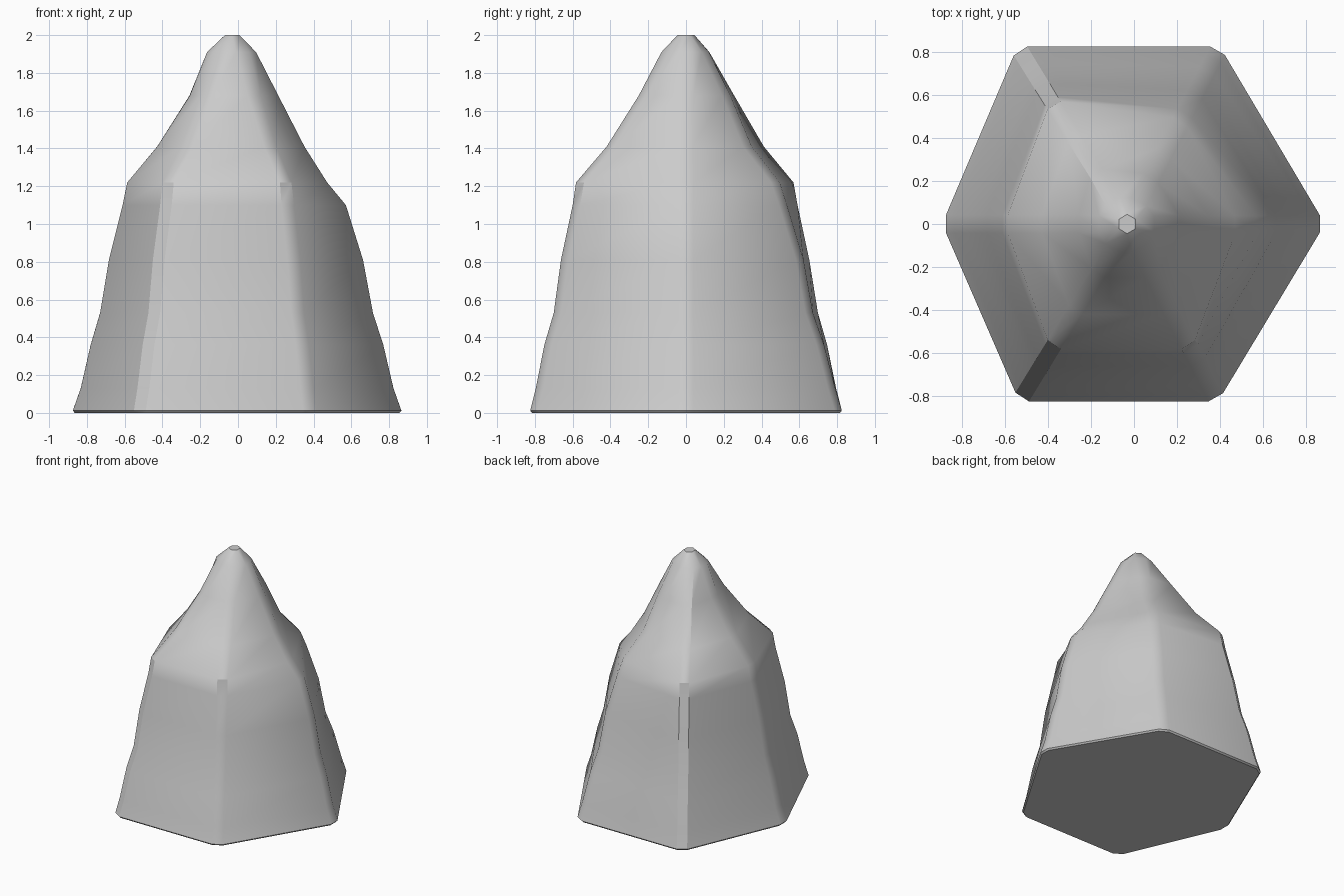
import bpy, bmesh, math
from mathutils import Vector

if "Cube" in bpy.data.objects:
    bpy.data.objects.remove(bpy.data.objects["Cube"])

AXIS_X = -0.03
BEVEL = 0.045

# Shared ring heights, and how far each corner reaches out at each height
heights = [0.012, 0.13, 0.36, 0.53, 0.81, 1.10, 1.22, 1.41, 1.68, 1.91, 2.0]
right = [0.918, 0.876, 0.822, 0.767, 0.714, 0.622, 0.518, 0.40, 0.265, 0.15, 0.05]
left = [0.862, 0.82, 0.767, 0.717, 0.67, 0.597, 0.572, 0.413, 0.24, 0.157, 0.05]
front = [0.825, 0.795, 0.75, 0.70, 0.662, 0.60, 0.582, 0.42, 0.25, 0.13, 0.045]
back_left = [0.825, 0.795, 0.748, 0.70, 0.655, 0.595, 0.575, 0.42, 0.26, 0.125, 0.045]
back_right = [0.825, 0.79, 0.73, 0.67, 0.62, 0.53, 0.49, 0.34, 0.23, 0.12, 0.045]

# Corner direction (x, y) and its profile, counter-clockwise
corners = [((1, 0), right), ((0.52, 1), back_right), ((-0.62, 1), back_left),
           ((-1, 0), left), ((-0.61, -1), front), ((0.51, -1), front)]


def ring(level, z, scale=1.0):
    """Hexagonal ring with every corner chamfered into two points."""
    pts = [Vector((AXIS_X + d[0] * p[level] * scale, d[1] * p[level] * scale, z))
           for d, p in corners]
    out = []
    for i, c in enumerate(pts):
        for other in (pts[i - 1], pts[(i + 1) % 6]):
            edge = other - c
            out.append(c + edge.normalized() * min(BEVEL, edge.length * 0.5))
    return out


# Rock spike: rings lofted from base to blunt tip
bm = bmesh.new()
rings = [ring(0, 0.0, 0.988)] + [ring(i, z) for i, z in enumerate(heights)]
loops = [[bm.verts.new(p) for p in r] for r in rings]
for a, b in zip(loops, loops[1:]):
    for i in range(12):
        j = (i + 1) % 12
        bm.faces.new((a[i], a[j], b[j], b[i]))
bm.faces.new(list(reversed(loops[0])))
bm.faces.new(loops[-1])
bmesh.ops.remove_doubles(bm, verts=bm.verts, dist=0.002)
bmesh.ops.recalc_face_normals(bm, faces=bm.faces)

mesh = bpy.data.meshes.new("rock_spike")
bm.to_mesh(mesh)
bm.free()
rock = bpy.data.objects.new("rock_spike", mesh)
bpy.context.collection.objects.link(rock)

# Smooth shading with the sharper creases kept
bpy.context.view_layer.objects.active = rock
rock.select_set(True)
bpy.ops.object.shade_smooth_by_angle(angle=math.radians(32))
